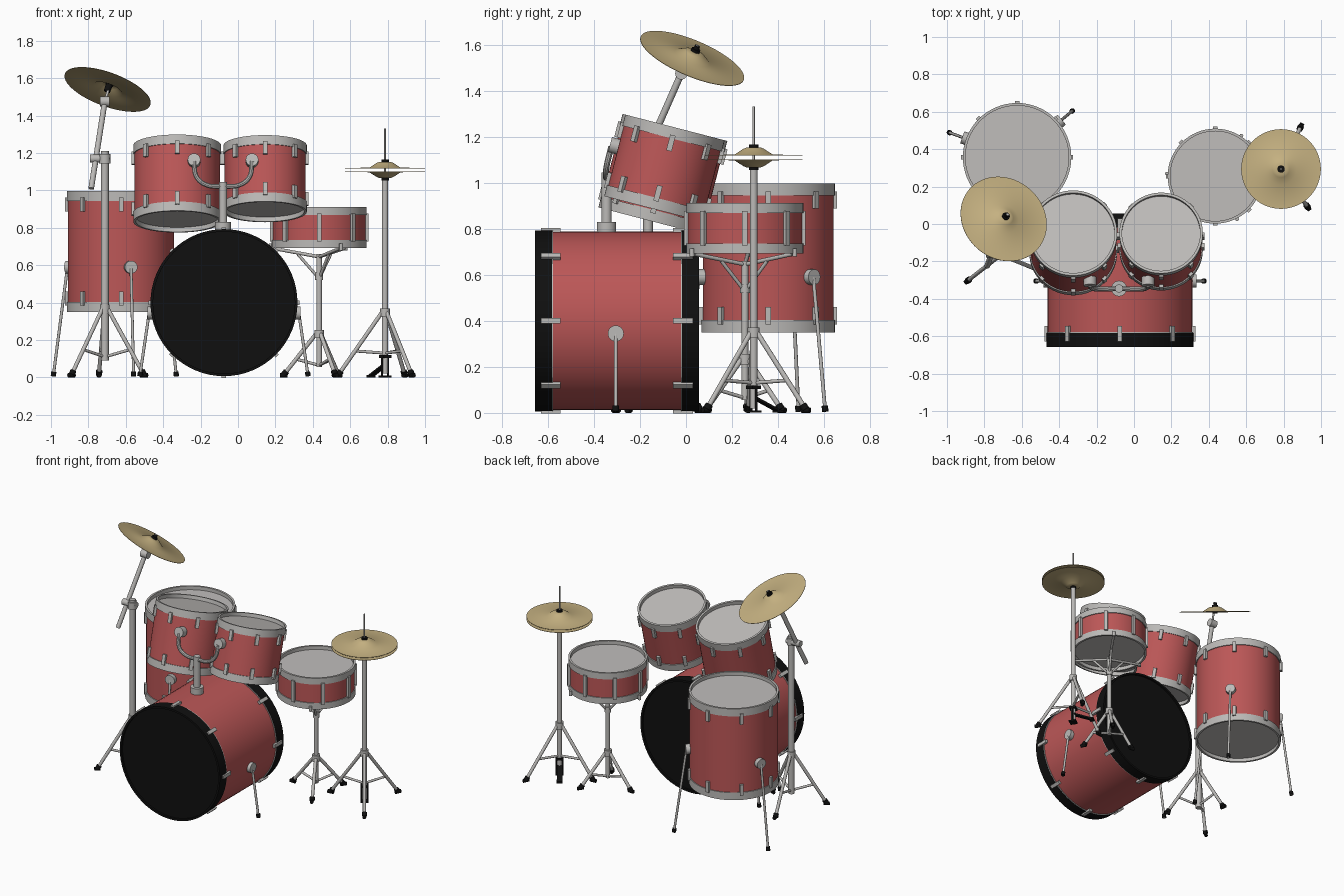
import bpy, bmesh, math
from mathutils import Vector, Matrix

cube = bpy.data.objects.get("Cube")
if cube:
    bpy.data.objects.remove(cube, do_unlink=True)

parts = []


def material(name, rgb):
    m = bpy.data.materials.new(name)
    m.use_nodes = True
    m.diffuse_color = (*rgb, 1)
    m.node_tree.nodes["Principled BSDF"].inputs["Base Color"].default_value = (*rgb, 1)
    return m


RED = material("red shell", (0.50, 0.095, 0.095))
METAL = material("light metal", (0.50, 0.49, 0.475))
HEAD = material("drum head", (0.53, 0.51, 0.50))
BLACK = material("black", (0.005, 0.005, 0.005))
GOLD = material("cymbal gold", (0.56, 0.44, 0.22))


def finish(name, bm, mat, matrix):
    bmesh.ops.recalc_face_normals(bm, faces=bm.faces)
    mesh = bpy.data.meshes.new(name)
    bm.to_mesh(mesh)
    bm.free()
    mesh.materials.append(mat)
    ob = bpy.data.objects.new(name, mesh)
    ob.matrix_world = matrix
    bpy.context.collection.objects.link(ob)
    parts.append(ob)
    return ob


def lathe(name, profile, mat, matrix=Matrix(), segs=64):
    """Spin a closed (radius, height) outline around local z."""
    bm = bmesh.new()
    vs = [bm.verts.new((r, 0, z)) for r, z in profile]
    es = [bm.edges.new((vs[i], vs[(i + 1) % len(vs)])) for i in range(len(vs))]
    bmesh.ops.spin(bm, geom=vs + es, cent=(0, 0, 0), axis=(0, 0, 1),
                   angle=2 * math.pi, steps=segs, use_duplicate=False)
    bmesh.ops.remove_doubles(bm, verts=bm.verts, dist=1e-5)
    bmesh.ops.dissolve_degenerate(bm, edges=bm.edges, dist=1e-6)
    return finish(name, bm, mat, matrix)


def tube(name, a, b, r, mat=METAL, segs=16):
    a, b = Vector(a), Vector(b)
    d = b - a
    bm = bmesh.new()
    bmesh.ops.create_cone(bm, cap_ends=True, segments=segs, radius1=r, radius2=r, depth=d.length)
    rot = d.to_track_quat('Z', 'Y').to_matrix().to_4x4()
    return finish(name, bm, mat, Matrix.Translation((a + b) / 2) @ rot)


def box(name, size, mat, matrix):
    bm = bmesh.new()
    bmesh.ops.create_cube(bm, size=1)
    bmesh.ops.scale(bm, vec=size, verts=bm.verts)
    return finish(name, bm, mat, matrix)


def bent_tube(name, pts, r):
    cu = bpy.data.curves.new(name, 'CURVE')
    cu.dimensions = '3D'
    cu.bevel_depth, cu.bevel_resolution, cu.use_fill_caps = r, 3, True
    sp = cu.splines.new('BEZIER')
    sp.bezier_points.add(len(pts) - 1)
    for bp, p in zip(sp.bezier_points, pts):
        bp.co = p
        bp.handle_left_type = bp.handle_right_type = 'AUTO'
    cu.materials.append(METAL)
    ob = bpy.data.objects.new(name, cu)
    bpy.context.collection.objects.link(ob)
    bpy.ops.object.select_all(action='DESELECT')
    ob.select_set(True)
    bpy.context.view_layer.objects.active = ob
    bpy.ops.object.convert(target='MESH')
    parts.append(bpy.context.view_layer.objects.active)


def polar(c, r, deg, z):
    t = math.radians(deg)
    return Vector((c[0] + r * math.cos(t), c[1] + r * math.sin(t), z))


def drum(name, M, r, depth, hoop, lug_h, lug_in, hoop_mat=METAL, head_mat=HEAD, recess=0.025, long_lugs=False):
    """Shell, two heads, two hoops and eight sets of lugs; local z runs from bottom to top."""
    rs, ri = r - 0.006, r - 0.014
    lathe(name + "_shell", [(rs, hoop * .8), (rs, depth - hoop * .8), (ri, depth - hoop * .8), (ri, hoop * .8)], RED, M)
    for end, z0, zh in (("bottom", 0, recess), ("top", depth - hoop, depth - recess - .004)):
        lathe(f"{name}_{end}_hoop", [(r, z0), (r, z0 + hoop), (ri, z0 + hoop), (ri, z0)], hoop_mat, M)
        lathe(f"{name}_{end}_head", [(0, zh), (ri + .002, zh), (ri + .002, zh + .004), (0, zh + .004)], head_mat, M)
    heights = [depth / 2] if long_lugs else [lug_in, depth - lug_in]
    for i in range(8):
        R = M @ Matrix.Rotation(i * math.pi / 4, 4, 'Z')
        for z in heights:
            box(name + "_lug", (0.02, 0.024, lug_h), METAL, R @ Matrix.Translation((r, 0, z)))


def foot_leg(name, top, foot, r):
    """Leg tube ending in a black rubber foot."""
    top, foot = Vector(top), Vector(foot)
    tube(name, top, foot, r)
    d = (foot - top).normalized()
    tube(name + "_rubber", foot - d * 0.025, foot, r + 0.006, BLACK)


def tripod(name, c, angles, r, hub, low):
    """Three legs with braces around a centre pole."""
    lathe(name + "_hub", [(0, hub - .025), (.026, hub - .025), (.026, hub + .02), (0, hub + .02)],
          METAL, Matrix.Translation((c[0], c[1], 0)), 20)
    for a in angles:
        top, foot = polar(c, .015, a, hub), polar(c, r, a, 0.014)
        foot_leg(name + "_leg", top, foot, 0.011)
        tube(name + "_foot", polar(c, r - .02, a, .012), polar(c, r + .02, a, .012), 0.012, BLACK)
        tube(name + "_brace", (c[0], c[1], low), top.lerp(foot, 0.62), 0.008)


def cymbal(name, M, r, bell=0.083, h=0.034):
    t = 0.003
    lathe(name, [(0, h), (.03, h), (.045, h - .006), (bell, t), (r, 0.001), (r, -.001),
                 (bell, 0), (.045, h - .010), (.03, h - t), (0, h - t)], GOLD, M)
    tube(name + "_nut", M @ Vector((0, 0, h - .008)), M @ Vector((0, 0, h + .012)), 0.02, BLACK)


T = Matrix.Translation

# Bass drum lying on its side, with hoop trims, claws and spurs
BX, BZ = -0.075, 0.4
drum("bass_drum", T((BX, 0.057, BZ)) @ Matrix.Rotation(math.pi / 2, 4, 'X'), 0.393, 0.714,
     0.075, 0.085, 0.07, BLACK, BLACK, 0.012)
for y in (-0.577, -0.015):
    lathe("bass_trim", [(.392, 0), (.392, .007), (.38, .007), (.38, 0)], METAL,
          T((BX, y, BZ)) @ Matrix.Rotation(math.pi / 2, 4, 'X'))
for s in (-1, 1):
    tube("bass_spur_bracket", (BX + s * .37, -.305, .345), (BX + s * .408, -.305, .345), .035, segs=24)
    foot_leg("bass_spur", (BX + s * .4, -.305, .345), (BX + s * .45, -.305, .006), .008)

# Floor tom on three legs
FC = (-0.625, 0.357)
drum("floor_tom", T((*FC, 0.35)), 0.29, 0.647, 0.053, 0.075, 0.072)
for a in (40, 160, 280):
    tube("floor_tom_bracket", polar(FC, .275, a, .59), polar(FC, .312, a, .59), .034, segs=24)
    foot_leg("floor_tom_leg", polar(FC, .305, a, .59), polar(FC, .386, a, .006), .008)

# Two rack toms tilted towards the player
tilt = Matrix.Rotation(math.radians(-14.5), 4, 'X')
for name, x, r, depth in (("large_tom", -.325, .235, .42), ("small_tom", .145, .223, .366)):
    M = T((x, -.048, 1.24)) @ tilt @ T((0, 0, -depth))
    drum(name, M, r, depth, 0.05, 0.07, 0.07)

# Tom mount: socket, post, curved arms and round brackets
PX, PY = -0.08, -0.345
tube("tom_socket", (PX, PY, .775), (PX, PY, .83), .042, segs=24)
tube("tom_post", (PX, PY, .8), (PX, PY, 1.045), .022)
for s in (-1, 1):
    x = PX + s * .155
    bent_tube("tom_arm", [(PX, PY, 1.02), (PX + s * .09, PY - .003, 1.03),
                          (PX + s * .14, PY, 1.07), (x, -.325, 1.155)], .013)
    tube("tom_bracket", (x, -.33, 1.165), (x, -.285, 1.153), .034, segs=24)

# Snare drum on its basket stand
SC = (0.434, 0.256)
drum("snare", T((*SC, 0.692)), 0.254, 0.22, 0.044, 0.15, 0, long_lugs=True)
tube("snare_pole", (*SC, .055), (*SC, .66), .015)
tripod("snare_stand", SC, (57, 177, 297), .19, .235, .065)
tube("snare_collar", (*SC, .52), (*SC, .56), .021)
for a in (57, 177, 297):
    tube("snare_basket_strut", polar(SC, .01, a, .54), polar(SC, .115, a, .66), .008)
    tube("snare_basket_arm", polar(SC, 0, a, .645), polar(SC, .245, a, .69), .009)
    tube("snare_basket_tip", polar(SC, .258, a, .68), polar(SC, .258, a, .715), .01)

# Hi-hat stand, cymbal pair and pedal
HC = (0.786, 0.294)
tube("hihat_pole", (*HC, .02), (*HC, 1.06), .017)
tube("hihat_rod", (*HC, 1.05), (*HC, 1.33), .005)
tripod("hihat_stand", HC, (65, 185, 305), .25, .35, .13)
cymbal("hihat_top", T((*HC, 1.119)), .213)
cymbal("hihat_bottom", T((*HC, 1.1)) @ Matrix.Rotation(math.pi, 4, 'X'), .213)
PA = 125
along = Matrix.Rotation(math.radians(PA), 4, 'Z')
for s in (-1, 1):
    side = along @ Vector((0, s * .02, 0))
    tube("pedal_frame", Vector((*HC, .005)) + side, Vector((*HC, .115)) + side, .006, BLACK)
box("pedal_clamp", (.045, .05, .015), BLACK, T((*HC, .112)) @ along)
box("pedal_base", (.05, .05, .01), BLACK, T((*HC, .006)) @ along)
box("pedal_board", (.135, .035, .01), BLACK, T(polar(HC, .07, PA, .036)) @ along
    @ Matrix.Rotation(math.radians(24), 4, 'Y'))
box("pedal_heel", (.03, .04, .012), BLACK, T(polar(HC, .13, PA, .007)) @ along)

# Crash stand with clamp and boom
CC = (-0.712, -0.165)
tube("crash_pole", (*CC, .09), (*CC, 1.21), .021)
tripod("crash_stand", CC, (218, 338, 98), .226, .37, .11)
tube("crash_clamp", (-.685, -.158, 1.17), (-.79, -.158, 1.17), .022)
tube("crash_clamp_collar", (*CC, 1.145), (*CC, 1.195), .03, segs=20)
boom_top = Vector((-.712, -.02, 1.475))
tube("crash_boom", (-.785, -.225, 1.01), boom_top, .015)
n = Vector((.32, .37, .872)).normalized()
centre = Vector((-.697, .027, 1.54))
tube("crash_joint", boom_top - Vector((.025, 0, 0)), boom_top + Vector((.025, 0, 0)), .027, segs=20)
tube("crash_rod", boom_top, centre + n * .065, .007)
tube("crash_felt", centre - n * .012, centre + n * .03, .018, BLACK)
cymbal("crash_cymbal", T(centre) @ n.to_track_quat('Z', 'Y').to_matrix().to_4x4(), .243)
tube("crash_wing_nut", centre + n * .04, centre + n * .062, .012, BLACK)

# Smooth round sides, keep edges sharp
bpy.ops.object.select_all(action='DESELECT')
for ob in parts:
    ob.select_set(True)
bpy.context.view_layer.objects.active = parts[0]
bpy.ops.object.shade_smooth_by_angle(angle=math.radians(35))
